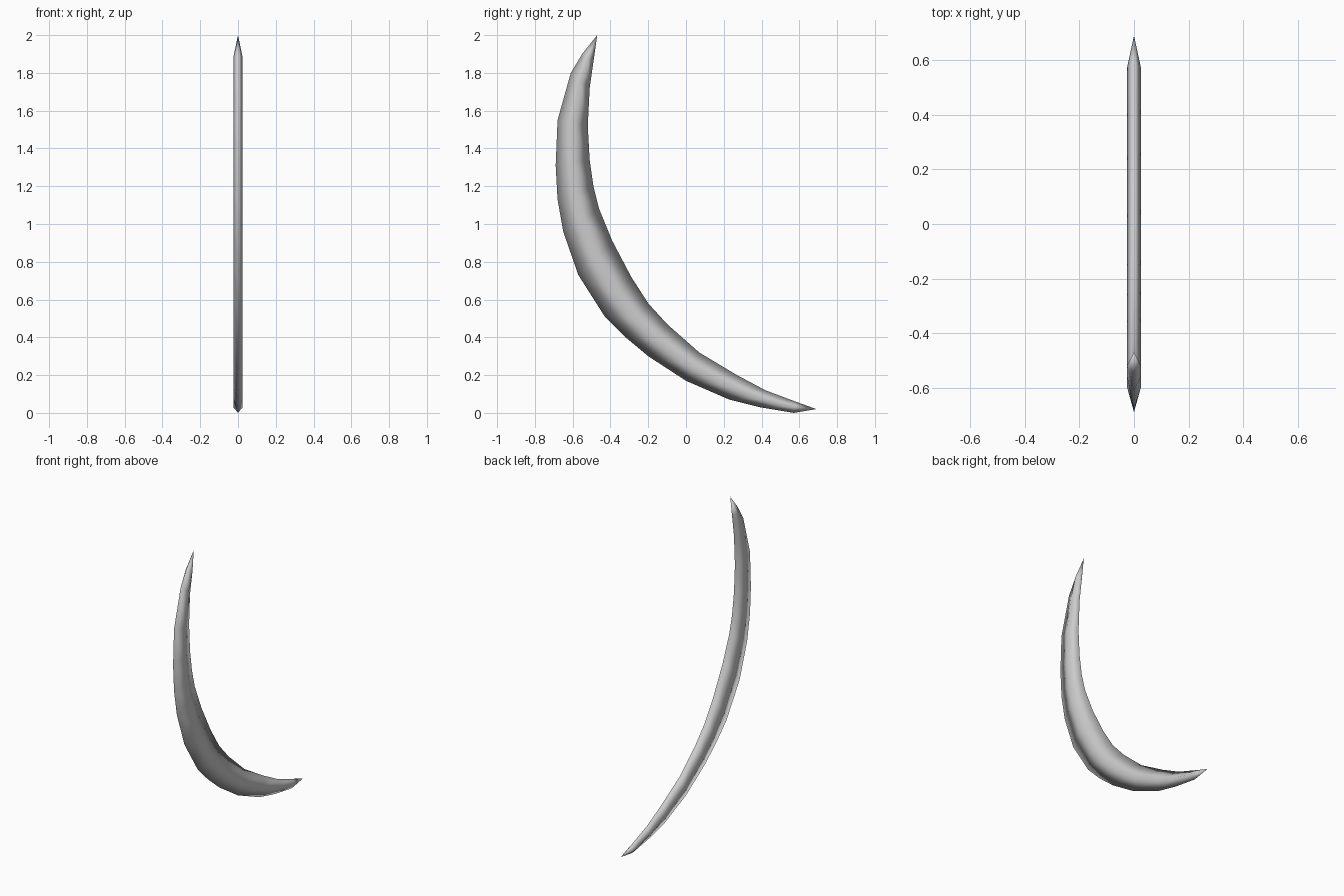
import bpy
import bmesh
from mathutils import Vector

default_cube = bpy.data.objects.get("Cube")
if default_cube:
    bpy.data.objects.remove(default_cube, do_unlink=True)

HALF_THICKNESS = 0.025


def make_material(name, colour):
    material = bpy.data.materials.new(name)
    material.use_nodes = True
    material.diffuse_color = colour
    shader = next(n for n in material.node_tree.nodes if n.type == "BSDF_PRINCIPLED")
    shader.inputs["Base Color"].default_value = colour
    return material


def side_point(pair):
    """Place a (y, z) pair on the middle plane of the blade."""
    return Vector((0, pair[0], pair[1]))


def diamond_section(bm, outer, inner):
    """Four corners: outer edge, left ridge, inner edge, right ridge."""
    outer, inner = side_point(outer), side_point(inner)
    middle = (outer + inner) / 2
    ridge = Vector((HALF_THICKNESS, 0, 0))
    return [bm.verts.new(p) for p in (outer, middle + ridge, inner, middle - ridge)]


# Matching (y, z) points on the outer and inner edges, from top to bottom
top_tip = (-0.47, 2.0)
low_tip = (0.69, 0.02)
sections = [
    ((-0.55, 1.9), (-0.49, 1.86)),
    ((-0.61, 1.8), (-0.51, 1.72)),
    ((-0.68, 1.55), (-0.52, 1.52)),
    ((-0.69, 1.31), (-0.51, 1.34)),
    ((-0.68, 1.13), (-0.49, 1.2)),
    ((-0.65, 0.96), (-0.46, 1.08)),
    ((-0.57, 0.73), (-0.39, 0.91)),
    ((-0.43, 0.51), (-0.29, 0.72)),
    ((-0.32, 0.4), (-0.2, 0.58)),
    ((-0.2, 0.3), (-0.1, 0.47)),
    ((0, 0.17), (0.07, 0.32)),
    ((0.23, 0.07), (0.27, 0.2)),
    ((0.39, 0.03), (0.42, 0.12)),
    ((0.57, 0), (0.58, 0.06)),
]

# Curved blade: diamond sections bridged along the crescent
bm = bmesh.new()
rings = [diamond_section(bm, outer, inner) for outer, inner in sections]
for upper, lower in zip(rings, rings[1:]):
    for i in range(len(upper)):
        j = (i + 1) % len(upper)
        bm.faces.new((upper[i], upper[j], lower[j], lower[i]))

# Pointed tips
for tip, ring in ((top_tip, rings[0]), (low_tip, rings[-1])):
    point = bm.verts.new(side_point(tip))
    for i in range(len(ring)):
        bm.faces.new((point, ring[i], ring[(i + 1) % len(ring)]))

bmesh.ops.recalc_face_normals(bm, faces=bm.faces)
for face in bm.faces:
    face.smooth = True

mesh = bpy.data.meshes.new("crescent_blade")
bm.to_mesh(mesh)
bm.free()
mesh.materials.append(make_material("pale_grey", (0.6, 0.6, 0.6, 1)))
blade = bpy.data.objects.new("crescent_blade", mesh)
bpy.context.collection.objects.link(blade)
